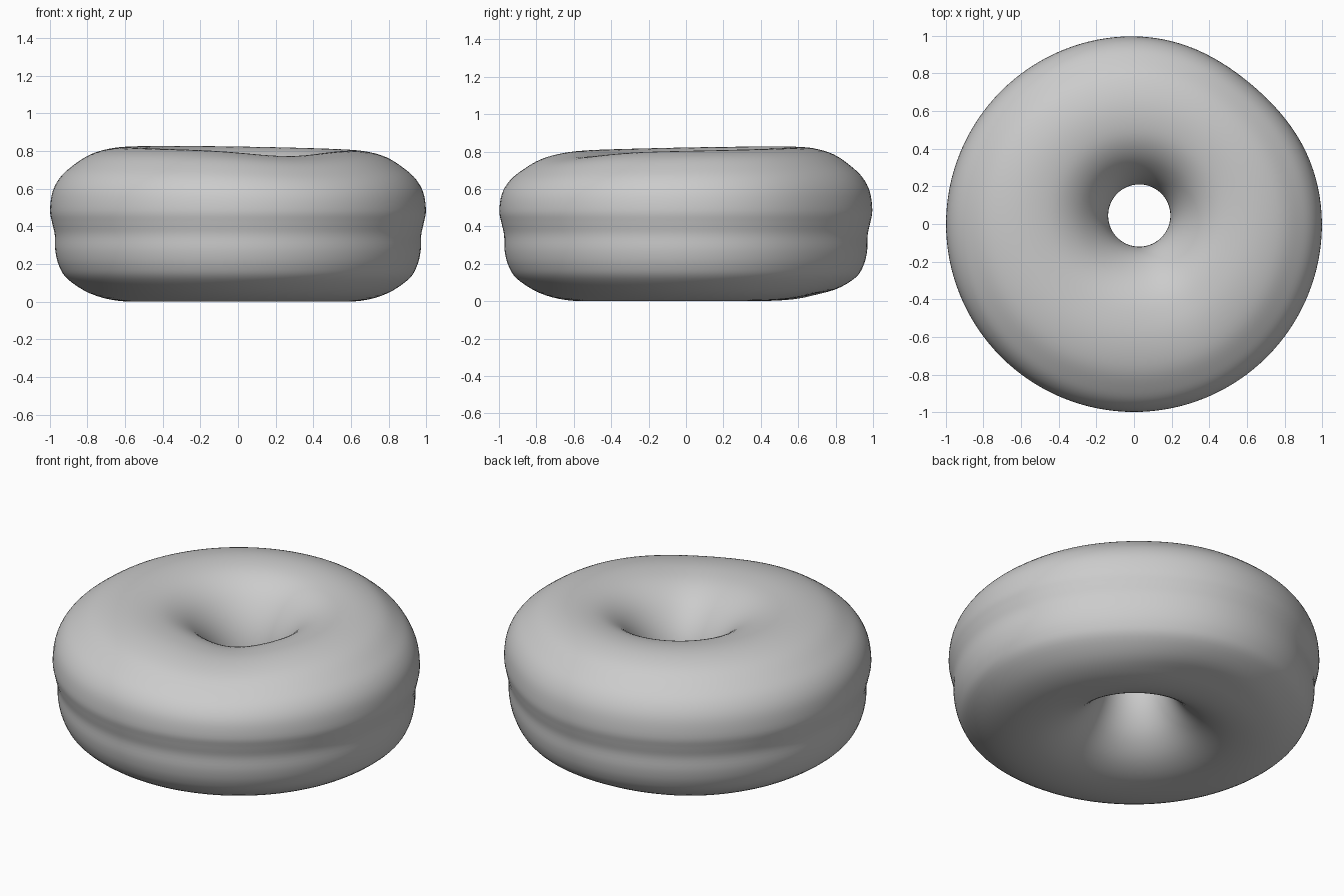
import bpy, bmesh, math
from mathutils import Vector

if "Cube" in bpy.data.objects:
    bpy.data.objects.remove(bpy.data.objects["Cube"])

# Closed ring cross-section: (radius, height), outside wall -> top -> hole -> underside
PROFILE = [
    (0.65, 0.006), (0.79, 0.045), (0.905, 0.12), (0.95, 0.19), (0.97, 0.27), (0.973, 0.355),
    (0.987, 0.42), (0.998, 0.485), (0.985, 0.58), (0.945, 0.655), (0.88, 0.715),
    (0.785, 0.775), (0.67, 0.807), (0.55, 0.812), (0.43, 0.79), (0.33, 0.735),
    (0.25, 0.65), (0.195, 0.55), (0.168, 0.44), (0.17, 0.34), (0.205, 0.23),
    (0.27, 0.13), (0.37, 0.05), (0.50, 0.006),
]
SEGMENTS, STEPS = 128, 4


def smooth_loop(points, steps):
    """Closed Catmull-Rom curve through the points."""
    out, n = [], len(points)
    for i in range(n):
        a, b, c, d = (Vector(points[(i + k) % n]) for k in (-1, 0, 1, 2))
        for s in range(steps):
            t = s / steps
            out.append(0.5 * (2 * b + (c - a) * t + (2 * a - 5 * b + 4 * c - d) * t ** 2
                              + (3 * b - a - 3 * c + d) * t ** 3))
    return out


def bump(angle, centre_deg, width_deg):
    diff = (math.degrees(angle) - centre_deg + 180) % 360 - 180
    return math.exp(-(diff / width_deg) ** 2)


def place(r, z, a):
    """Sweep a profile point to angle a, adding the hand-made unevenness."""
    outer = min(max((r - 0.165) / 0.835, 0), 1)
    # flattened back-right edge
    r *= 1 - 0.03 * bump(a, 50, 24) * outer ** 2
    # uneven top surface
    upper = min(max((z - 0.45) / 0.36, 0), 1)
    z += upper * (0.014 * math.cos(a - math.radians(130)) - 0.026 * bump(a, -65, 28))
    # raised underside at the back
    lower = max(0, 1 - z / 0.3)
    z += 0.03 * lower * bump(a, 85, 30) * max(0, 1 - abs(r - 0.7) / 0.3)
    # hole sits slightly off centre
    k = (1 - outer) ** 1.5
    return (r * math.cos(a) + 0.028 * k, r * math.sin(a) + 0.045 * k, max(z, 0))


# Doughnut body
ring = smooth_loop(PROFILE, STEPS)
bm = bmesh.new()
rows = [[bm.verts.new(place(p.x, p.y, 2 * math.pi * i / SEGMENTS)) for p in ring]
        for i in range(SEGMENTS)]
m = len(ring)
for i in range(SEGMENTS):
    here, nxt = rows[i], rows[(i + 1) % SEGMENTS]
    for j in range(m):
        k = (j + 1) % m
        bm.faces.new((here[j], nxt[j], nxt[k], here[k])).smooth = True
bmesh.ops.recalc_face_normals(bm, faces=bm.faces)
mesh = bpy.data.meshes.new("doughnut")
bm.to_mesh(mesh)
bm.free()
bpy.context.collection.objects.link(bpy.data.objects.new("doughnut", mesh))
